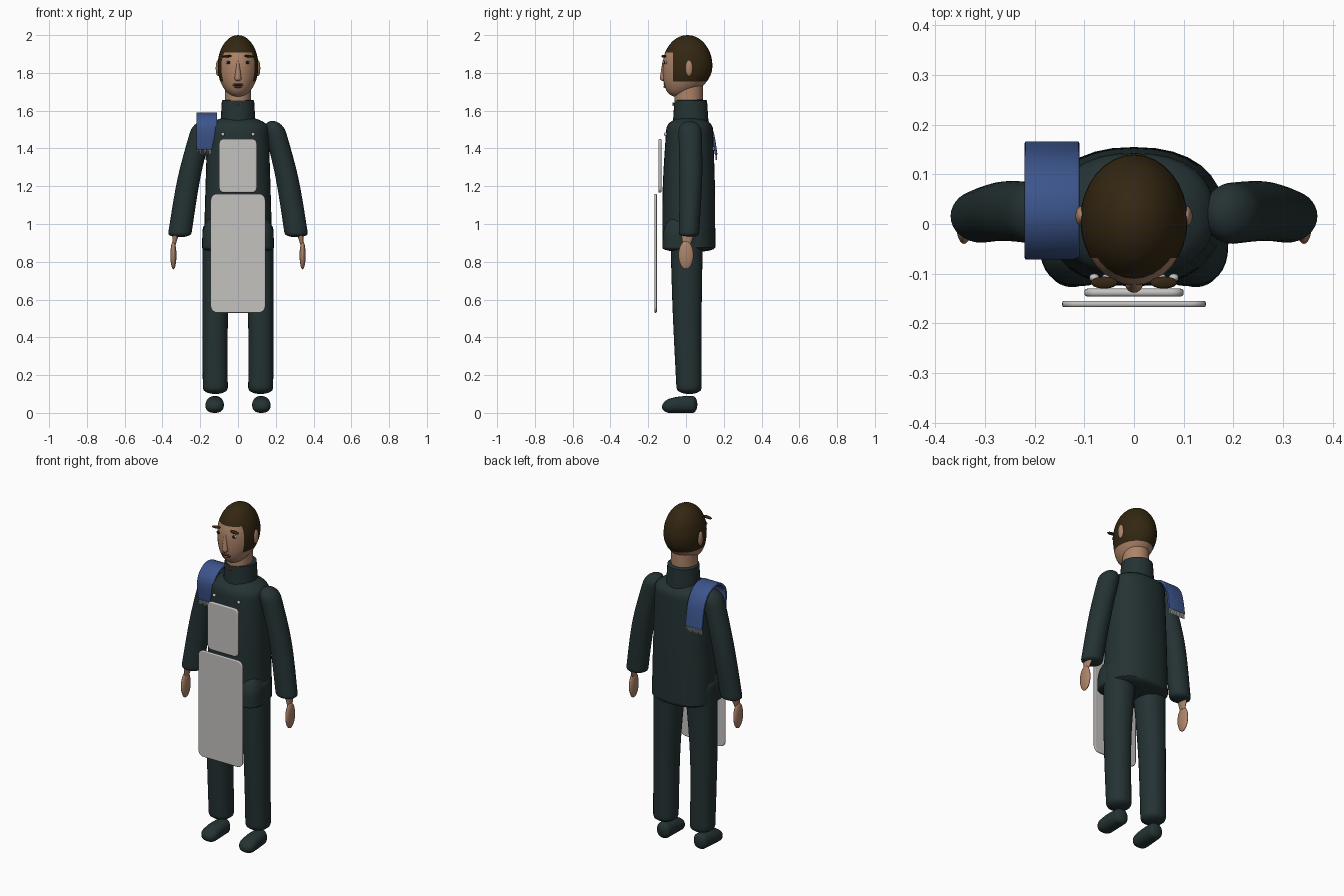
import bpy, bmesh, math
from mathutils import Matrix, Vector

if "Cube" in bpy.data.objects:
    bpy.data.objects.remove(bpy.data.objects["Cube"], do_unlink=True)


def material(name, *rgb):
    mat = bpy.data.materials.new(name)
    mat.use_nodes = True
    mat.diffuse_color = (*rgb, 1)
    shader = next(n for n in mat.node_tree.nodes if n.type == "BSDF_PRINCIPLED")
    shader.inputs["Base Color"].default_value = (*rgb, 1)
    return mat


SUIT = material("dark green cloth", .018, .032, .033)
APRON = material("pale grey cloth", .55, .54, .52)
BLUE = material("blue towel", .045, .09, .26)
SKIN = material("skin", .42, .23, .14)
HAIR = material("dark brown hair", .034, .02, .006)
LIP = material("lip brown", .2, .09, .06)
BLACK = material("black", .008, .008, .008)


def finish(bm, name, *materials):
    bmesh.ops.recalc_face_normals(bm, faces=bm.faces)
    mesh = bpy.data.meshes.new(name)
    bm.to_mesh(mesh)
    bm.free()
    for mat in materials:
        mesh.materials.append(mat)
    mesh.polygons.foreach_set("use_smooth", [True] * len(mesh.polygons))
    mesh.set_sharp_from_angle(angle=math.radians(50))
    obj = bpy.data.objects.new(name, mesh)
    bpy.context.scene.collection.objects.link(obj)
    return obj


def spline(keys, u):
    """Point at u (0 to 1) on a smooth curve through the keys."""
    last = len(keys) - 1
    i = min(int(u * last), last - 1)
    t = u * last - i
    before, a, b, after = (Vector(keys[min(max(k, 0), last)])
                           for k in range(i - 1, i + 3))
    bend = before * 2 - a * 5 + b * 4 - after
    return a + ((b - before) * t + bend * t ** 2
                + (a * 3 - before - b * 3 + after) * t ** 3) / 2


def dome(distance, height):
    """Radius factor that rounds off an end of the given height."""
    distance = max(distance, 0)
    if distance >= height:
        return 1
    return max(math.sqrt(1 - (1 - distance / height) ** 2), .05)


def tube(name, mat, keys, low=0, high=0, power=2, axis="z", sides=32, rings=32):
    """Skin keys of (position, centre a, centre b, radius a, radius b)."""
    bm = bmesh.new()
    loops = []
    for r in range(rings + 1):
        t, ca, cb, ra, rb = spline(keys, (1 - math.cos(math.pi * r / rings)) / 2)
        shrink = dome(t - keys[0][0], low) * dome(keys[-1][0] - t, high)
        loop = []
        for i in range(sides):
            c, s = math.cos(math.tau * i / sides), math.sin(math.tau * i / sides)
            a = ca + shrink * ra * math.copysign(abs(c) ** (2 / power), c)
            b = cb + shrink * rb * math.copysign(abs(s) ** (2 / power), s)
            loop.append(bm.verts.new((a, b, t) if axis == "z" else (a, t, b)))
        loops.append(loop)
    for lower, upper in zip(loops, loops[1:]):
        for i in range(sides):
            j = (i + 1) % sides
            bm.faces.new((lower[i], lower[j], upper[j], upper[i]))
    bm.faces.new(loops[0])
    bm.faces.new(loops[-1])
    return finish(bm, name, mat)


def ball_mesh(centre, radii, turn=0):
    bm = bmesh.new()
    bmesh.ops.create_uvsphere(bm, u_segments=32, v_segments=20, radius=1)
    bm.transform(Matrix.Translation(centre) @ Matrix.Rotation(turn, 4, "Y")
                 @ Matrix.Diagonal((*radii, 1)))
    return bm


def ball(name, mat, centre, radii, turn=0):
    return finish(ball_mesh(centre, radii, turn), name, mat)


def soften(obj, width):
    rim = obj.modifiers.new("soft rim", "BEVEL")
    rim.width, rim.segments = width, 3


def panel(name, centre, size, corner):
    """Thin upright cloth panel with rounded corners."""
    bm = bmesh.new()
    bmesh.ops.create_cube(bm, size=1)
    bm.transform(Matrix.Translation(centre) @ Matrix.Diagonal((*size, 1)))
    across = [e for e in bm.edges
              if abs(e.verts[0].co.y - e.verts[1].co.y) > size[1] / 2]
    bmesh.ops.bevel(bm, geom=across, offset=corner, segments=6, profile=.5,
                    affect="EDGES")
    soften(finish(bm, name, APRON), size[1] * .4)


# Jacket body, collar and neck
tube("jacket_body", SUIT, [(.85, 0, .015, .182, .14), (1.2, 0, .015, .172, .138),
                           (1.57, 0, .02, .16, .12)], .025, .065, power=2.3)
tube("collar", SUIT, [(1.54, 0, .025, .092, .094), (1.66, 0, .025, .085, .086)],
     high=.006)
tube("neck", SKIN, [(1.6, 0, .014, .07, .075), (1.77, 0, .014, .07, .075)])
for x in (-.014, 0, .014):
    ball("collar_stud", SKIN, (x, -.068, 1.635), (.004, .004, .011))

# Parts that come in mirrored pairs
for side, word in ((1, "left_"), (-1, "right_")):
    def paired(name, mat, keys, *caps, **options):
        mirrored = [(t, x * side, *rest) for t, x, *rest in keys]
        tube(word + name, mat, mirrored, *caps, **options)

    paired("jacket_front", SUIT, [(.855, .112, -.04, .078, .086),
                                  (1.05, .112, -.035, .076, .084)],
           .02, .12, power=2.4)
    paired("trouser_leg", SUIT, [(.1, .12, .017, .066, .066),
                                 (.55, .12, .006, .069, .077),
                                 (1.02, .098, .003, .09, .088)],
           .03, .05, power=2.2)
    paired("shoe", SUIT, [(-.127, .124, .032, .048, .032),
                          (-.04, .123, .043, .048, .043),
                          (.06, .12, .045, .04, .045)],
           .04, .025, power=2.3, axis="y")
    paired("sleeve", SUIT, [(.93, .311, .015, .062, .053),
                            (1.25, .258, .026, .06, .06),
                            (1.546, .182, .02, .055, .062)], .02, .06)
    paired("wrist", SKIN, [(.89, .338, .003, .008, .02),
                           (.95, .33, .01, .018, .036)])
    ball(word + "hand", SKIN, (.342 * side, 0, .835), (.016, .04, .075))
    ball(word + "apron_button", APRON, (.08 * side, -.108, 1.475),
         (.01, .008, .01))

    # Ears, eyebrows and eyes
    ball(word + "ear", SKIN, (.106 * side, .016, 1.825), (.012, .02, .042))
    ball(word + "eyebrow", HAIR, (.06 * side, -.118, 1.888),
         (.027, .012, .007), .1 * side)
    ball(word + "eye", APRON, (.05 * side, -.107, 1.855), (.015, .007, .008))
    ball(word + "iris", BLACK, (.05 * side, -.112, 1.855), (.008, .005, .008))

# Apron
panel("apron_skirt", (0, -.161, .845), (.29, .013, .63), .035)
panel("apron_bib", (0, -.138, 1.308), (.2, .016, .285), .026)

# Towel over the right shoulder, with fringed ends
path = [(-.055, 1.395), (-.062, 1.52), (0, 1.58), (.08, 1.57), (.135, 1.5),
        (.16, 1.365)]
bm = bmesh.new()
edges = []
for step in range(25):
    y, z = spline(path, step / 24)
    edges.append([bm.verts.new((x, y, z)) for x in (-.22, -.11)])
for (a, b), (c, d) in zip(edges, edges[1:]):
    bm.faces.new((a, b, d, c))
towel = finish(bm, "shoulder_towel", BLUE)
cloth = towel.modifiers.new("thickness", "SOLIDIFY")
cloth.thickness, cloth.offset = .014, 0
soften(towel, .004)
for word, (y, z) in (("front", path[0]), ("back", path[-1])):
    bm = bmesh.new()
    for strand in range(12):
        spot = Vector((-.215 + strand * .009, y, z - .01))
        bmesh.ops.create_cone(bm, segments=6, radius1=.003, radius2=.005,
                              depth=.034, cap_ends=True,
                              matrix=Matrix.Translation(spot))
    finish(bm, word + "_towel_fringe", APRON)

# Egg-shaped head: the jaw is drawn forward below the middle
MIDDLE, HALF = 1.836, .164
bm = ball_mesh((0, .008, MIDDLE), (.108, .132, HALF))
for v in bm.verts:
    v.co.y -= .05 * max((MIDDLE - v.co.z) / HALF, 0) ** 2

# Hair is cut from the head along the fringe, nape and temples
FRINGE, NAPE, TEMPLE = 1.908, 1.755, -.068
for spot, normal in (((0, 0, FRINGE), (0, 0, 1)), ((0, 0, NAPE), (0, 0, 1)),
                     ((0, TEMPLE, 0), (0, 1, 0))):
    bmesh.ops.bisect_plane(bm, geom=bm.verts[:] + bm.edges[:] + bm.faces[:],
                           plane_co=spot, plane_no=normal)
for f in bm.faces:
    c = f.calc_center_median()
    f.material_index = int(c.z > FRINGE or (c.z > NAPE and c.y > TEMPLE))
finish(bm, "head", SKIN, HAIR)

# Nose and mouth
tube("nose", SKIN, [(1.757, 0, -.12, .02, .021), (1.87, 0, -.116, .006, .007)],
     .015, .01, sides=16, rings=16)
ball("upper_lip", LIP, (0, -.107, 1.741), (.028, .013, .006))
ball("lower_lip", LIP, (0, -.107, 1.726), (.022, .013, .006))
ball("mouth_line", BLACK, (0, -.107, 1.734), (.03, .0105, .003))
